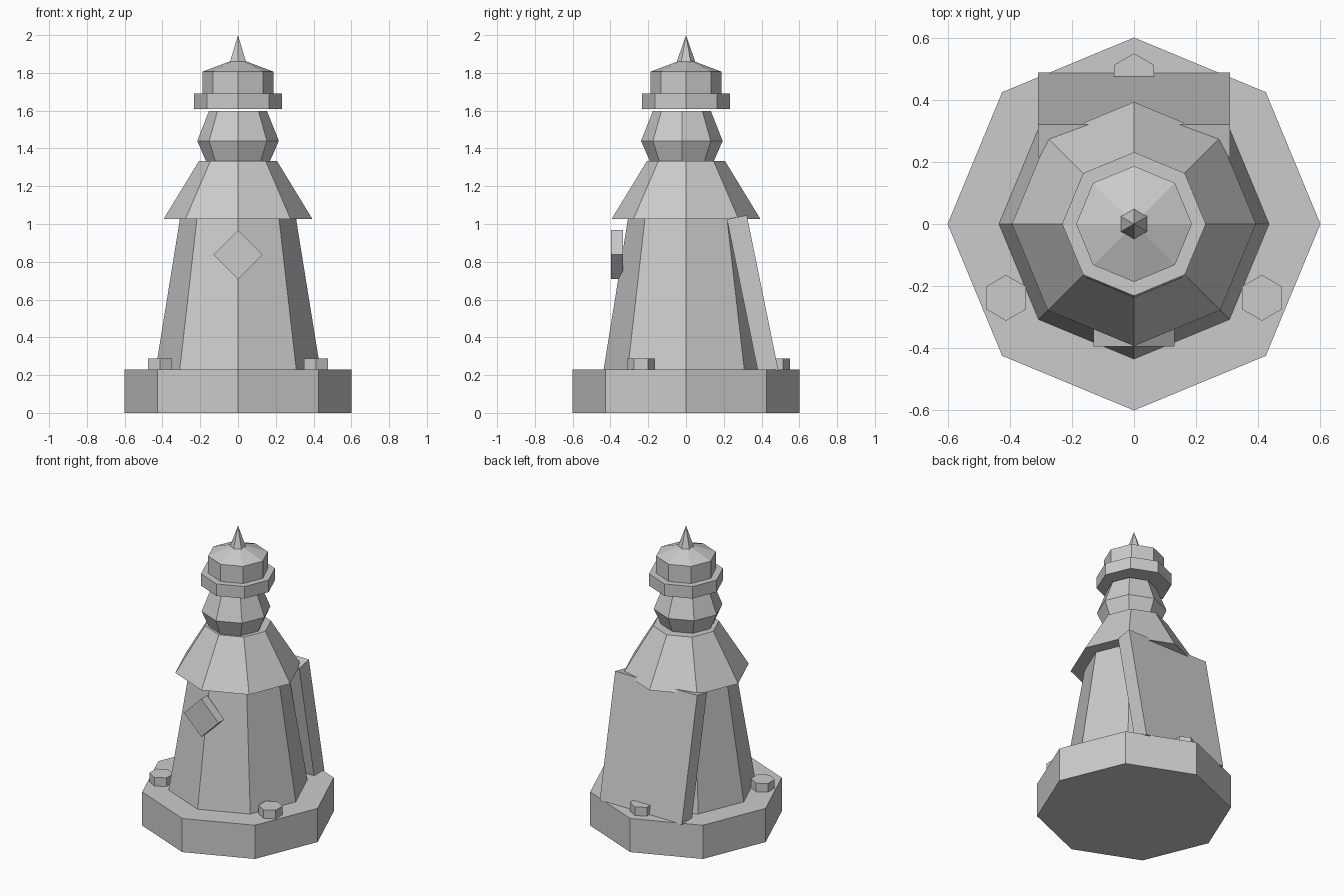
import bpy, bmesh, math

if "Cube" in bpy.data.objects:
    bpy.data.objects.remove(bpy.data.objects["Cube"])


def finish(name, bm):
    bmesh.ops.recalc_face_normals(bm, faces=bm.faces[:])
    mesh = bpy.data.meshes.new(name)
    bm.to_mesh(mesh)
    bm.free()
    obj = bpy.data.objects.new(name, mesh)
    bpy.context.collection.objects.link(obj)
    return obj


def stack(name, profile, sides=8, centre=(0, 0), start=0.0):
    """Faceted, capped solid from (radius, z) rings; radius 0 gives a point."""
    bm = bmesh.new()
    rings = []
    for r, z in profile:
        n = sides if r > 0 else 1
        rings.append([bm.verts.new((centre[0] + r * math.cos(start + 2 * math.pi * i / sides),
                                    centre[1] + r * math.sin(start + 2 * math.pi * i / sides), z))
                      for i in range(n)])
    for a, b in zip(rings, rings[1:]):
        for i in range(sides):
            j = (i + 1) % sides
            if len(b) == 1:
                bm.faces.new((a[i], a[j], b[0]))
            else:
                bm.faces.new((a[i], a[j], b[j], b[i]))
    for ring in (rings[0], rings[-1]):
        if len(ring) > 2:
            bm.faces.new(ring)
    return finish(name, bm)


def extrude(name, points, offset):
    """Solid made by pushing a flat outline along an offset."""
    bm = bmesh.new()
    face = bm.faces.new([bm.verts.new(p) for p in points])
    new = bmesh.ops.extrude_face_region(bm, geom=[face], use_keep_orig=True)["geom"]
    bmesh.ops.translate(bm, vec=offset, verts=[v for v in new if isinstance(v, bmesh.types.BMVert)])
    return finish(name, bm)


# Octagonal plinth, tapered tower and flared skirt roof
stack("plinth", [(0.602, 0), (0.602, 0.23)])
stack("tower", [(0.436, 0.23), (0.307, 1.03)])
stack("skirt_roof", [(0.394, 1.026), (0.207, 1.333)])

# Neck sits slightly forward of the axis
stack("neck", [(0.168, 1.33), (0.216, 1.44), (0.154, 1.597)], centre=(0, -0.022))

# Gallery, lantern room with its roof, and six-sided spire
stack("gallery", [(0.232, 1.608), (0.232, 1.69)])
stack("lantern", [(0.187, 1.69), (0.187, 1.807), (0.03, 1.866)])
stack("spire", [(0.049, 1.858), (0, 2.0)], sides=6, start=math.pi / 2)

# Leaning slab against the back
slab = [(0.217, 1.025), (0.322, 1.046), (0.489, 0.225), (0.384, 0.204)]
extrude("back_slab", [(-0.31, y, z) for y, z in slab], (0.62, 0, 0))

# Diamond plate on the front
d = 0.13
extrude("front_diamond", [(d, -0.396, 0.838), (0, -0.396, 0.838 + d),
                          (-d, -0.396, 0.838), (0, -0.396, 0.838 - d)], (0, 0.063, 0))

# Three hexagonal studs on the plinth
for k in range(3):
    a = math.radians(90 + 120 * k)
    stack(f"stud_{k + 1}", [(0.074, 0.22), (0.074, 0.289)], sides=6,
          centre=(0.477 * math.cos(a), 0.477 * math.sin(a)), start=math.pi / 2)
